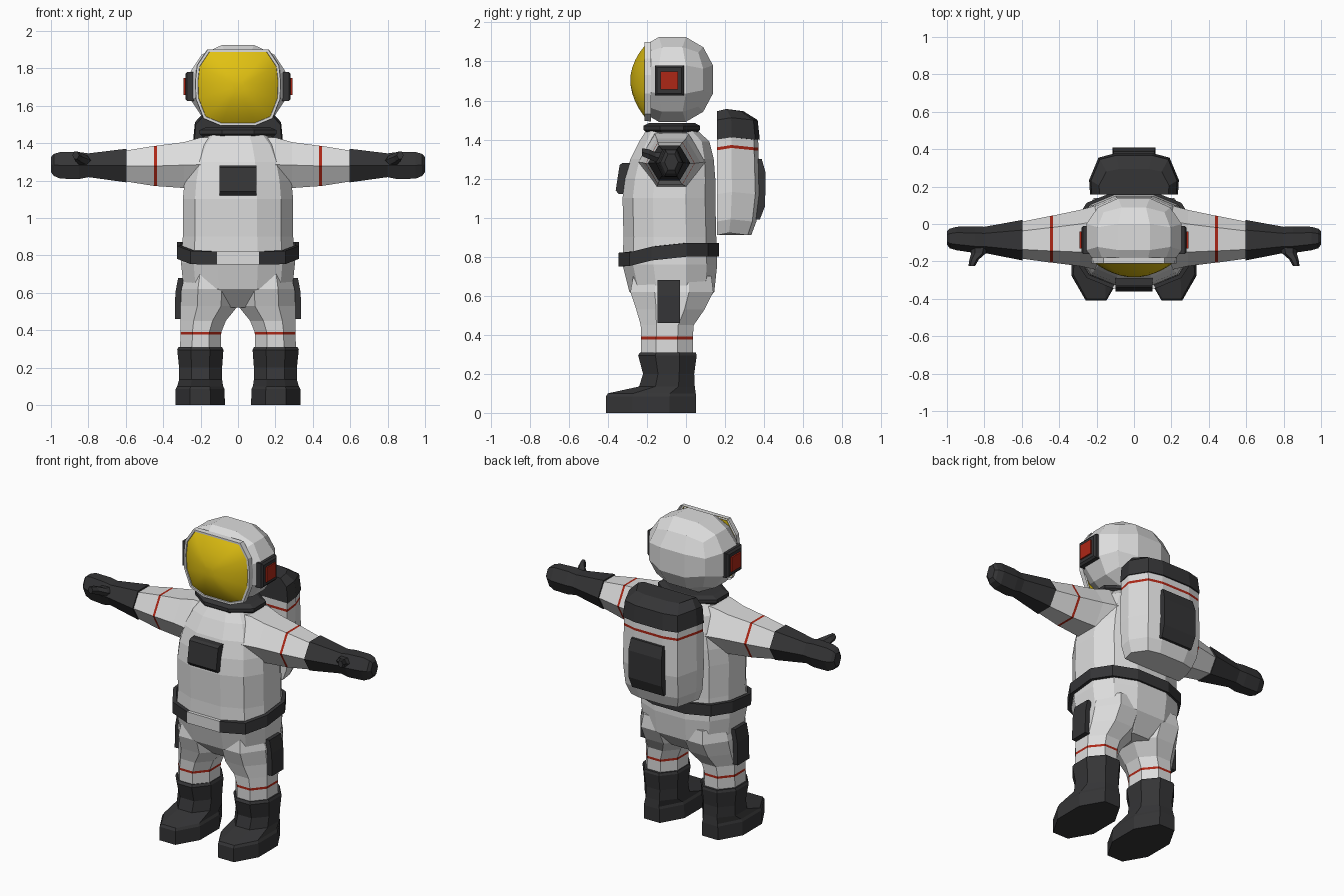
import bpy, bmesh, math
from mathutils import Vector

if "Cube" in bpy.data.objects:
    bpy.data.objects.remove(bpy.data.objects["Cube"])


def material(name, rgb):
    m = bpy.data.materials.new(name)
    m.diffuse_color = (*rgb, 1)
    m.use_nodes = True
    m.node_tree.nodes["Principled BSDF"].inputs["Base Color"].default_value = m.diffuse_color
    return m


WHITE = material("suit_white", (0.72, 0.72, 0.72))
DARK = material("dark_grey", (0.035, 0.035, 0.037))
RED = material("red", (0.42, 0.02, 0.008))
GOLD = material("visor_gold", (0.75, 0.53, 0.006))


def finish(name, bm, mats, mirror=False):
    bmesh.ops.recalc_face_normals(bm, faces=bm.faces)
    me = bpy.data.meshes.new(name)
    bm.to_mesh(me)
    bm.free()
    for m in mats:
        me.materials.append(m)
    ob = bpy.data.objects.new(name, me)
    bpy.context.collection.objects.link(ob)
    if mirror:
        mod = ob.modifiers.new("mirror", 'MIRROR')
        mod.use_axis[0] = True
    return ob


def outline(n, half_step=True, power=2.0):
    """Rounded polygon filling the square -1..1."""
    pts = []
    for i in range(n):
        a = 2 * math.pi * (i + (0.5 if half_step else 0)) / n
        c, s = math.cos(a), math.sin(a)
        pts.append((math.copysign(abs(c) ** (2 / power), c),
                    math.copysign(abs(s) ** (2 / power), s)))
    mx, my = max(p[0] for p in pts), max(p[1] for p in pts)
    return [(x / mx, y / my) for x, y in pts]


def fit(shape, a0, a1, b0, b1):
    return [((a0 + a1) / 2 + u * (a1 - a0) / 2, (b0 + b1) / 2 + v * (b1 - b0) / 2)
            for u, v in shape]


def loft(name, rings, mats, bands=(), mirror=False, caps=True):
    """Skin a list of 3D rings; bands gives a material slot per section."""
    bm = bmesh.new()
    vs = [[bm.verts.new(p) for p in r] for r in rings]
    n = len(rings[0])
    for k in range(len(vs) - 1):
        for i in range(n):
            j = (i + 1) % n
            f = bm.faces.new((vs[k][i], vs[k][j], vs[k + 1][j], vs[k + 1][i]))
            f.material_index = bands[k] if bands else 0
    if caps:
        for r, slot in ((vs[0], 0), (vs[-1], -1)):
            f = bm.faces.new(r)
            f.material_index = bands[slot] if bands else 0
    return finish(name, bm, mats, mirror)


def loft_z(name, shape, rows, mats, **kw):
    """rows: z, x0, x1, y0, y1"""
    return loft(name, [[(x, y, z) for x, y in fit(shape, x0, x1, y0, y1)]
                       for z, x0, x1, y0, y1 in rows], mats, **kw)


def loft_x(name, shape, rows, mats, **kw):
    """rows: x, y0, y1, z0, z1"""
    return loft(name, [[(x, y, z) for y, z in fit(shape, y0, y1, z0, z1)]
                       for x, y0, y1, z0, z1 in rows], mats, **kw)


OCT, HEX = outline(8), outline(6, False)
ROUND = outline(12, True, 2.5)
BOX = [(1, 1), (-1, 1), (-1, -1), (1, -1)]

# Torso
torso = [(.52, .15, -.19, .06), (.62, .29, -.29, .145), (.76, .305, -.325, .16),
         (.9, .295, -.32, .155), (1.1, .295, -.325, .15), (1.2, .285, -.312, .15),
         (1.3, .262, -.285, .142), (1.39, .22, -.24, .12), (1.445, .17, -.205, .06)]
loft_z("torso", ROUND, [(z, -w, w, a, b) for z, w, a, b in torso], [WHITE])

# Belt, dipping at the front, with a pale buckle on the front face
rings = []
for dz, g in ((-.035, -.02), (-.035, 0), (.035, 0), (.035, -.02)):
    ring = fit(ROUND, -.325 - g, .325 + g, -.345 - g, .17 + g)
    rings.append([(x, y, .835 + dz - .05 * min(1, max(0, (-.1 - y) / .2)))
                  for x, y in ring])
belt = loft("belt", rings, [DARK, WHITE], caps=False)
for f in belt.data.polygons:
    if abs(f.center.x) < .01 and f.center.y < -.3:
        f.material_index = 1

# Chest control box
loft_z("chest_box", BOX, [(1.12, -.1, .1, -.345, -.28), (1.14, -.1, .1, -.36, -.28),
                          (1.27, -.1, .1, -.34, -.26), (1.28, -.1, .1, -.325, -.26)], [DARK])

# Legs with a red band
loft_z("leg", OCT, [(.28, .09, .31, -.23, .035), (.376, .09, .308, -.23, .035),
                    (.39, .089, .308, -.23, .035), (.45, .065, .308, -.232, .04),
                    (.53, .0, .307, -.255, .095), (.62, .0, .303, -.285, .14),
                    (.7, .02, .28, -.27, .13)],
       [WHITE, RED], bands=[0, 1, 0, 0, 0, 0], mirror=True)

# Boots
loft_z("boot", OCT, [(0, .07, .335, -.41, .05), (.085, .072, .333, -.41, .052),
                     (.1, .08, .325, -.40, .05), (.135, .085, .315, -.24, .045),
                     (.2, .085, .315, -.22, .042), (.295, .078, .325, -.245, .055),
                     (.31, .085, .318, -.235, .05)], [DARK], mirror=True)

# Thigh pouches
loft_z("thigh_pouch", BOX, [(.46, .28, .338, -.145, -.03), (.6, .28, .335, -.145, -.03),
                            (.68, .28, .32, -.145, -.03)], [DARK], mirror=True)

# Arms with a red band
loft_x("arm", HEX, [(.14, -.25, .10, 1.14, 1.43), (.2, -.245, .10, 1.14, 1.43),
                    (.29, -.225, .075, 1.16, 1.405), (.434, -.207, .045, 1.17, 1.386),
                    (.448, -.206, .043, 1.171, 1.385), (.6, -.185, .012, 1.195, 1.36)],
       [WHITE, RED], bands=[0, 0, 0, 1, 0], mirror=True)

# Gloves and thumbs
loft_x("glove", HEX, [(.595, -.195, .022, 1.19, 1.37), (.8, -.155, -.015, 1.218, 1.345),
                      (.85, -.155, -.012, 1.208, 1.352), (.95, -.14, -.015, 1.21, 1.352),
                      (.985, -.13, -.025, 1.225, 1.342), (1.0, -.11, -.04, 1.245, 1.325)],
       [DARK], mirror=True)
thumb = []
for y, x0, x1, z0, z1 in ((-.09, .77, .88, 1.26, 1.33), (-.155, .79, .87, 1.285, 1.335),
                          (-.19, .83, .88, 1.30, 1.35), (-.225, .85, .885, 1.315, 1.355)):
    thumb.append([(x, y, z) for x, z in fit(HEX, x0, x1, z0, z1)])
loft("thumb", thumb, [DARK], mirror=True)

# Neck ring
loft_z("neck_ring", OCT, [(1.435, -.19, .19, -.20, .055), (1.45, -.205, .205, -.218, .072),
                          (1.47, -.205, .205, -.218, .072), (1.485, -.17, .17, -.19, .045)],
       [DARK])

# Helmet: rounded cube with the front sliced off
bm = bmesh.new()
bmesh.ops.create_cube(bm, size=2)
bmesh.ops.subdivide_edges(bm, edges=bm.edges[:], cuts=2, use_grid_fill=True)
for v in bm.verts:
    d = v.co.normalized()
    v.co = Vector((d.x * .282, -.07 + d.y * .23, 1.708 + d.z * .24))
cut = bmesh.ops.bisect_plane(bm, geom=bm.verts[:] + bm.edges[:] + bm.faces[:],
                             plane_co=(0, -.195, 1.7), plane_no=(0, -1, 0), clear_outer=True)
rim = [e for e in cut['geom_cut'] if isinstance(e, bmesh.types.BMEdge)]
bmesh.ops.contextual_create(bm, geom=rim)
finish("helmet", bm, [WHITE])

# Visor rim and domed visor share one outline
half = [(.09, 1.505), (.175, 1.54), (.214, 1.64), (.217, 1.73), (.208, 1.81), (.155, 1.89)]
face = half + [(-x, z) for x, z in reversed(half)]


def scaled(s, y):
    return [(x * s, y, 1.705 + (z - 1.705) * s) for x, z in face]


loft("visor_rim", [scaled(1.06, -.18), scaled(1.05, -.212), scaled(.99, -.212),
                   scaled(.97, -.19)], [WHITE], caps=False)
visor = loft("visor", [scaled(s, -.203 - .082 * (1 - s * s))
                       for s in (1, .94, .85, .72, .55, .35, .15)], [GOLD])
for o in bpy.context.selected_objects:
    o.select_set(False)
visor.select_set(True)
bpy.context.view_layer.objects.active = visor
bpy.ops.object.shade_smooth_by_angle(angle=math.radians(40))

# Ear units
loft_x("ear_unit", BOX, [(.235, -.16, -.01, 1.625, 1.78), (.272, -.16, -.01, 1.625, 1.78),
                         (.282, -.148, -.022, 1.637, 1.768)], [DARK], mirror=True)
loft_x("ear_light", BOX, [(.27, -.13, -.04, 1.657, 1.748), (.291, -.13, -.04, 1.657, 1.748)],
       [RED], mirror=True)

# Backpack: white body, red band, dark cap
plan = [(.235, .158), (.24, .235), (.19, .355), (.1, .378)]
plan = plan + [(-x, y) for x, y in reversed(plan)]
pack = []
for z, sx, sy in ((.91, .85, .80), (.98, .96, .92), (1.12, 1, 1), (1.345, .98, .97),
                  (1.36, .98, .97), (1.40, .98, .96), (1.40, 1.0, 1.0),
                  (1.50, .96, .95), (1.545, .78, .62)):
    pack.append([(x * sx, .158 + (y - .158) * sy, z + (.012 if .2 < y < .3 else 0))
                 for x, y in plan])
loft("backpack", pack, [WHITE, RED, DARK], bands=[0, 0, 0, 1, 0, 2, 2, 2])

# Rear panel on the backpack
loft_z("backpack_panel", BOX, [(.99, -.11, .11, .33, .378), (1.06, -.115, .115, .33, .405),
                               (1.23, -.115, .115, .33, .408), (1.30, -.11, .11, .33, .388)],
       [DARK])
